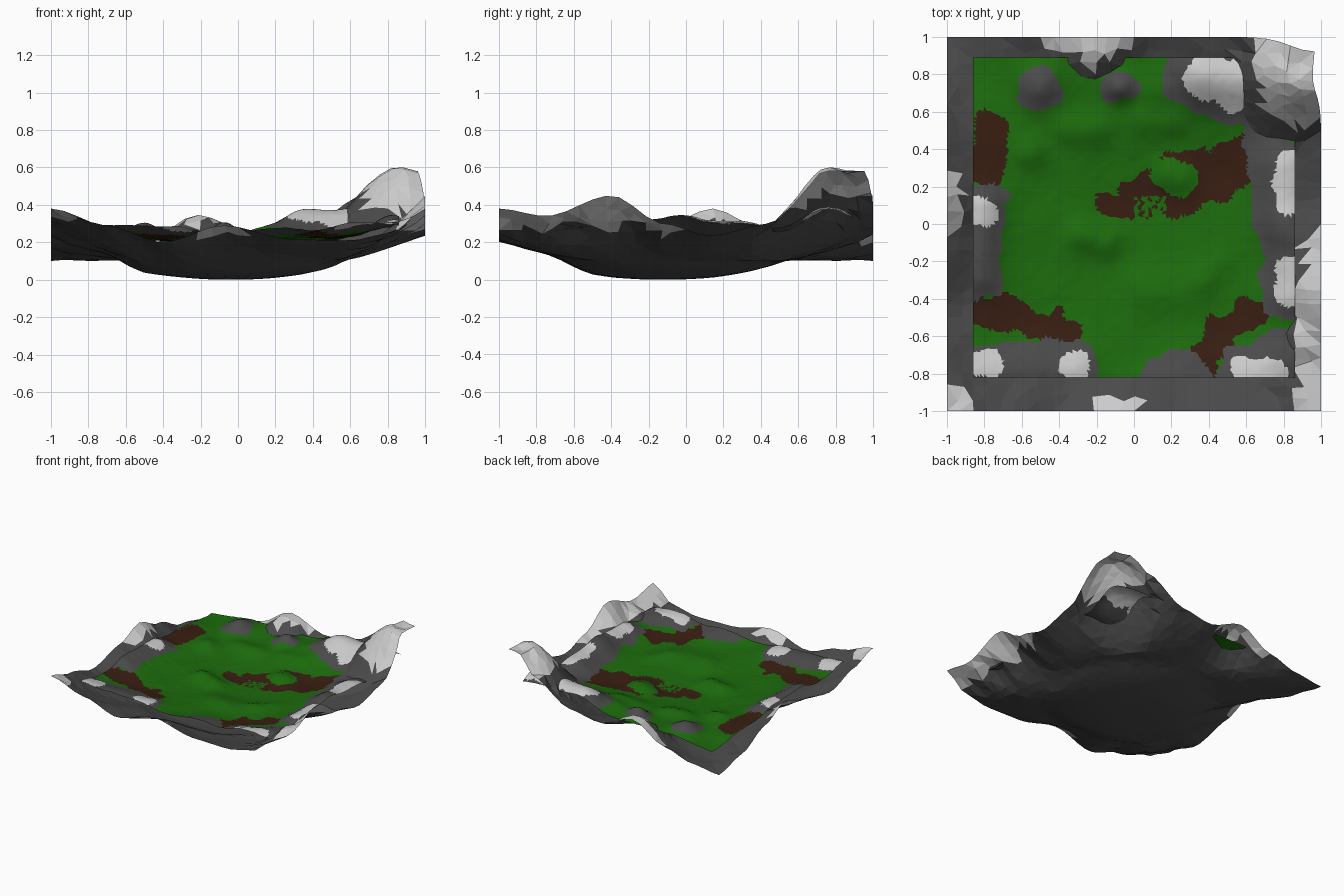
import bpy, bmesh, random
from math import exp, hypot
from mathutils import Vector, noise

if "Cube" in bpy.data.objects:
    bpy.data.objects.remove(bpy.data.objects["Cube"])

random.seed(4)

def material(name, rgb):
    m = bpy.data.materials.new(name)
    m.diffuse_color = (*rgb, 1)
    m.use_nodes = True
    m.node_tree.nodes["Principled BSDF"].inputs["Base Color"].default_value = m.diffuse_color
    return m

GRASS, DIRT, ROCK, SNOW = range(4)
mats = [material("grass", (.012, .15, .004)), material("dirt", (.04, .013, .006)),
        material("dark_rock", (.07, .07, .07)), material("pale_rock", (.6, .6, .6))]

def seg_dist(x, y, c):
    """Distance from a point to the segment c = (x1, y1, x2, y2)."""
    a, b, p = Vector(c[:2]), Vector(c[2:4]), Vector((x, y))
    d = b - a
    t = max(0, min(1, (p - a).dot(d) / max(d.length_squared, 1e-9)))
    return (p - a - d * t).length

def inside(x, y, caps, rough):
    n = rough * noise.noise(Vector((x * 9, y * 9, 3)))
    return any(seg_dist(x, y, c) < c[4] + n for c in caps)

def lerp_table(table, t):
    for (a, za), (b, zb) in zip(table, table[1:]):
        if t <= b:
            k = max(0, (t - a) / (b - a))
            return za + (zb - za) * k * k * (3 - 2 * k)
    return table[-1][1]

def sheet(name, x0, x1, y0, y1, n, place, paint, jitter, smooth):
    """Triangulated height sheet, coloured face by face."""
    bm = bmesh.new()
    bmesh.ops.create_grid(bm, x_segments=n, y_segments=n, size=1)
    for v in bm.verts:
        edge = v.is_boundary
        x, y = v.co.x, v.co.y
        if not edge:
            x += random.uniform(-jitter, jitter)
            y += random.uniform(-jitter, jitter)
        v.co = place(x0 + (x + 1) / 2 * (x1 - x0), y0 + (y + 1) / 2 * (y1 - y0))
    bmesh.ops.triangulate(bm, faces=bm.faces[:], quad_method='SHORT_EDGE')
    for f in bm.faces:
        c = f.calc_center_median()
        f.material_index = paint(c.x, c.y)
        f.smooth = smooth
    me = bpy.data.meshes.new(name)
    bm.to_mesh(me)
    bm.free()
    for m in mats:
        me.materials.append(m)
    ob = bpy.data.objects.new(name, me)
    bpy.context.collection.objects.link(ob)
    return ob

# Outer basin: rim height along each side, peaks pushed up through it
front = [(-1, .38), (-.7, .29), (-.4, .2), (-.08, .29), (.3, .215), (.6, .21), (.82, .25), (1, .38)]
back = [(-1, .1), (-.75, .13), (-.5, .2), (-.22, .345), (.1, .24), (.35, .28), (.7, .46), (.85, .58), (1, .58)]
left = [(-1, .38), (-.75, .31), (-.45, .23), (-.1, .3), (.14, .38), (.4, .28), (.7, .16), (1, .1)]
right = [(-1, .38), (-.75, .34), (-.4, .45), (-.12, .3), (.13, .235), (.45, .3), (.65, .45), (.82, .58), (1, .58)]
peaks = [(.88, .84, .6, .2), (-.2, .96, .345, .1), (.93, -.62, .345, .08)]

def basin(x, y):
    r = max(abs(x), abs(y), 1e-6)
    u, v = x / r, y / r
    if abs(x) > abs(y):
        rim = lerp_table(right if x > 0 else left, v)
    else:
        rim = lerp_table(back if y > 0 else front, u)
    bowl = .1 * min(1, ((x + .05) ** 2 + (y + .12) ** 2) / .42) ** 1.2
    m = max(0, (r - .5) / .5) ** 1.5
    z = bowl + m * (rim - bowl)
    for px, py, h, s in peaks:
        z = max(z, h * exp(-((x - px) ** 2 + (y - py) ** 2) / s))
    z += .016 * min(r, 1) * noise.noise(Vector((x * 4, y * 4, 1))) * (r < .98)
    w = exp(-((x - 1) ** 2 + (y - .9) ** 2) / .04)
    return Vector((x - .045 * w, y - .1 * w * (y > .6), max(0, z)))

basin_pale = [(1, -1, .97, -.4, .13), (.97, -.4, .96, -.1, .06), (.82, .93, .86, .72, .18),
              (-.38, 1.02, -.08, 1.02, .09), (-.25, .98, -.2, .92, .08), (-1, .03, -1, .18, .09),
              (-1, -1, -.93, -.99, .09), (-.15, -.97, -.05, -1, .07)]

sheet("rock_basin", -1, 1, -1, 1, 28, basin,
      lambda x, y: SNOW if inside(x, y, basin_pale, .05) else ROCK, .022, False)

# Inner meadow: rock outcrops (segment, radius, height), pale caps, dirt, grass mounds
rocks = [(-.82, -.28, -.8, .1, .12, .06), (-.85, -.78, -.32, -.76, .14, .04),
         (.18, -.85, .25, -.82, .15, .03), (.62, -.8, .8, -.72, .17, .05),
         (.8, .05, .78, .3, .16, .07), (.83, -.38, .83, -.1, .15, .07),
         (.36, .79, .8, .75, .2, .13), (.5, .7, .6, .68, .16, .0)]
rocks += [(-.51, .73, -.51, .73, .125, .07), (-.08, .73, -.07, .73, .085, .07),
          (.72, .5, .8, .6, .14, .0)]
caps = [(.38, .79, .8, .75, .12), (.52, .7, .55, .7, .09), (-.82, .06, -.8, .06, .08),
        (.84, .14, .83, .31, .085), (.83, -.35, .82, -.26, .08), (-.83, -.75, -.79, -.74, .08),
        (-.34, -.76, -.31, -.75, .065), (.6, -.79, .76, -.79, .08)]
dirt = [(-.79, .28, -.77, .52, .09), (-.13, .1, .2, .11, .07), (-.02, .14, .35, .3, .09),
        (.3, .15, .55, .3, .1), (.2, .35, .35, .36, .05), (.5, .35, .58, .4, .09),
        (-.85, -.46, -.62, -.5, .09), (-.6, -.52, -.36, -.56, .08),
        (.36, -.75, .44, -.62, .09), (.45, -.58, .63, -.47, .08)]
hill = [(.2, .25, .24, .24, .1)]
mounds = [(.2, .25, .24, .24, .11, .05), (-.28, -.06, -.15, -.1, .1, .05),
          (.05, -.35, .3, -.35, .14, .03), (-.56, .38, -.54, .38, .09, .035),
          (-.35, .5, -.2, .5, .1, .03), (.12, .7, .14, .7, .1, .03),
          (.05, .55, .2, .55, .1, .03), (.38, -.3, .45, -.2, .09, .02)]

def meadow(x, y):
    r = (max(abs(x), abs(y)) + hypot(x, y)) / 2
    z = .183 + .067 * (r / .87) ** 1.4
    z -= .055 * exp(-((x + .86) ** 2 + (y - .89) ** 2) / .08)
    for c in rocks + mounds:
        z += c[5] * exp(-1.3 * (seg_dist(x, y, c) / c[4]) ** 2)
    z -= .012 * exp(-(seg_dist(x, y, (-.1, .12, .5, .28)) / .12) ** 2)  # worn path
    z += .008 * noise.noise(Vector((x * 5, y * 5, 7))) + .003 * noise.noise(Vector((x * 25, y * 25, 2)))
    return Vector((x, y, z))

def meadow_paint(x, y):
    if inside(x, y, caps, .04):
        return SNOW
    if inside(x, y, rocks, .05):
        return ROCK
    scrub = 0 < x < .17 and 0 < y < .15 and noise.noise(Vector((x * 40, y * 40, 5))) > -.1
    if inside(x, y, dirt, .06) and not inside(x, y, hill, .04) and not scrub:
        return DIRT
    return GRASS

sheet("meadow", -.86, .86, -.82, .89, 90, meadow, meadow_paint, .006, True)
